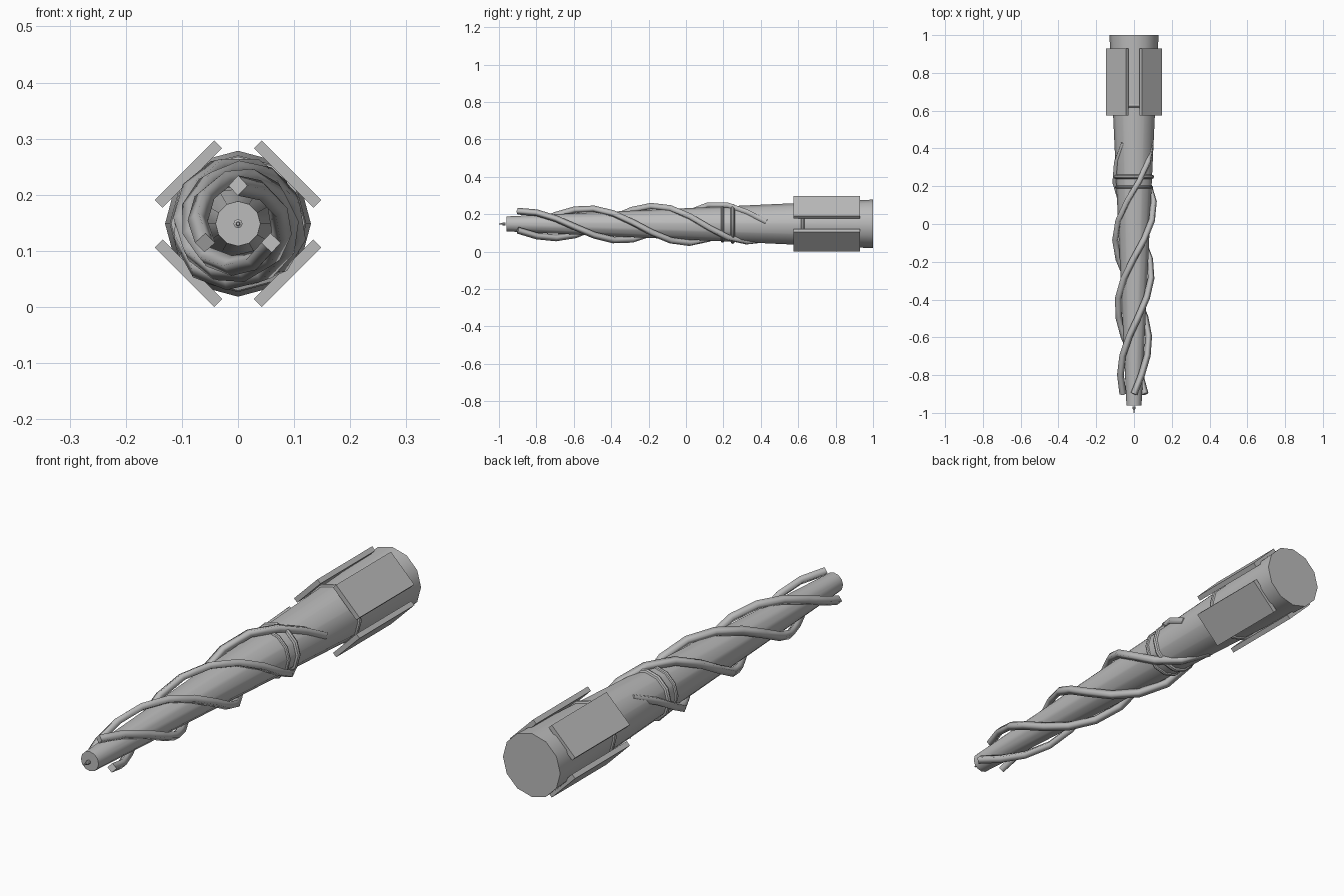
import bpy, bmesh, math
from mathutils import Matrix, Vector

if "Cube" in bpy.data.objects:
    bpy.data.objects.remove(bpy.data.objects["Cube"], do_unlink=True)

AXIS_Z = 0.1485
COLOUR = (0.5, 0.5, 0.5, 1)
grey = bpy.data.materials.new("plain grey")
grey.use_nodes = True
grey.diffuse_color = COLOUR
grey.node_tree.nodes["Principled BSDF"].inputs["Base Color"].default_value = COLOUR


def add_mesh(name, mesh):
    obj = bpy.data.objects.new(name, mesh)
    bpy.context.collection.objects.link(obj)
    mesh.materials.clear()
    mesh.materials.append(grey)
    return obj


def smooth(obj, degrees):
    bpy.ops.object.select_all(action="DESELECT")
    obj.select_set(True)
    bpy.context.view_layer.objects.active = obj
    bpy.ops.object.shade_smooth_by_angle(angle=math.radians(degrees))


def lathe(name, profile, sides=12, closed=False):
    """Turn (y, radius) points around the long axis."""
    bm = bmesh.new()
    rings = []
    for y, r in profile:
        angles = [2 * math.pi * i / sides for i in range(sides)]
        rings.append([bm.verts.new((r * math.sin(a), y, AXIS_Z + r * math.cos(a)))
                      for a in angles])
    pairs = list(zip(rings, rings[1:]))
    if closed:
        pairs.append((rings[-1], rings[0]))
    else:
        bm.faces.new(rings[0])
        bm.faces.new(rings[-1])
    for a, b in pairs:
        for i in range(sides):
            j = (i + 1) % sides
            bm.faces.new((a[i], a[j], b[j], b[i]))
    bmesh.ops.recalc_face_normals(bm, faces=bm.faces)
    mesh = bpy.data.meshes.new(name)
    bm.to_mesh(mesh)
    bm.free()
    obj = add_mesh(name, mesh)
    smooth(obj, 40)
    return obj


def body_radius(y):
    return 0.04 + (y + 0.96) * 0.09 / 1.96


# Tapered shaft and fine needle at the front
lathe("shaft", [(-0.96, 0.04), (1, 0.13)])
lathe("needle", [(-0.965, 0.008), (-0.98, 0.008), (-0.982, 0.004), (-1, 0.003)], 8)

# Raised rings around the shaft
for name, y, thick in (("front_ring", 0.195, 0.008), ("middle_ring", 0.25, 0.011),
                       ("grip_ring", 0.625, 0.009)):
    section = [(y + thick * math.cos(k * math.pi / 4),
                body_radius(y) + thick * math.sin(k * math.pi / 4)) for k in range(8)]
    lathe(name, section, 12, closed=True)

# Four flat grip plates on the diagonals
for k in range(4):
    bm = bmesh.new()
    turn = Matrix.Rotation(math.radians(45 + 90 * k), 4, "Y")
    place = Matrix.Translation((0, 0.7525, AXIS_Z)) @ turn @ Matrix.Translation((0, 0, 0.125))
    bmesh.ops.create_cube(bm, size=1, matrix=place @ Matrix.Diagonal((0.15, 0.355, 0.02, 1)))
    mesh = bpy.data.meshes.new("grip_plate")
    bm.to_mesh(mesh)
    bm.free()
    add_mesh("grip_plate_%d" % (k + 1), mesh)

# Three vines winding around the shaft, sinking into it at the back
START, END, PITCH, STEPS = -0.9, 0.43, 1.08, 13
for k in range(3):
    curve = bpy.data.curves.new("vine_path", "CURVE")
    curve.dimensions = "3D"
    curve.bevel_depth = 0.018
    curve.bevel_resolution = 0
    curve.use_fill_caps = True
    spline = curve.splines.new("POLY")
    spline.points.add(STEPS)
    for i, point in enumerate(spline.points):
        y = START + (END - START) * i / STEPS
        a = 2 * math.pi * ((y - START) / PITCH + k / 3)
        if y < 0.15:
            r = 0.068 + 0.04 * (y - START) / (0.15 - START)
        else:
            r = 0.108 - 0.016 * (y - 0.15) / (END - 0.15)
        point.co = (r * math.sin(a), y, AXIS_Z + r * math.cos(a), 1)
    path = bpy.data.objects.new("vine_path", curve)
    bpy.context.collection.objects.link(path)
    bpy.context.view_layer.update()
    evaluated = path.evaluated_get(bpy.context.evaluated_depsgraph_get())
    mesh = bpy.data.meshes.new_from_object(evaluated)
    bpy.data.objects.remove(path, do_unlink=True)
    vine = add_mesh("vine_%d" % (k + 1), mesh)
    for face in mesh.polygons:
        face.use_smooth = abs(face.normal.y) < 0.85
